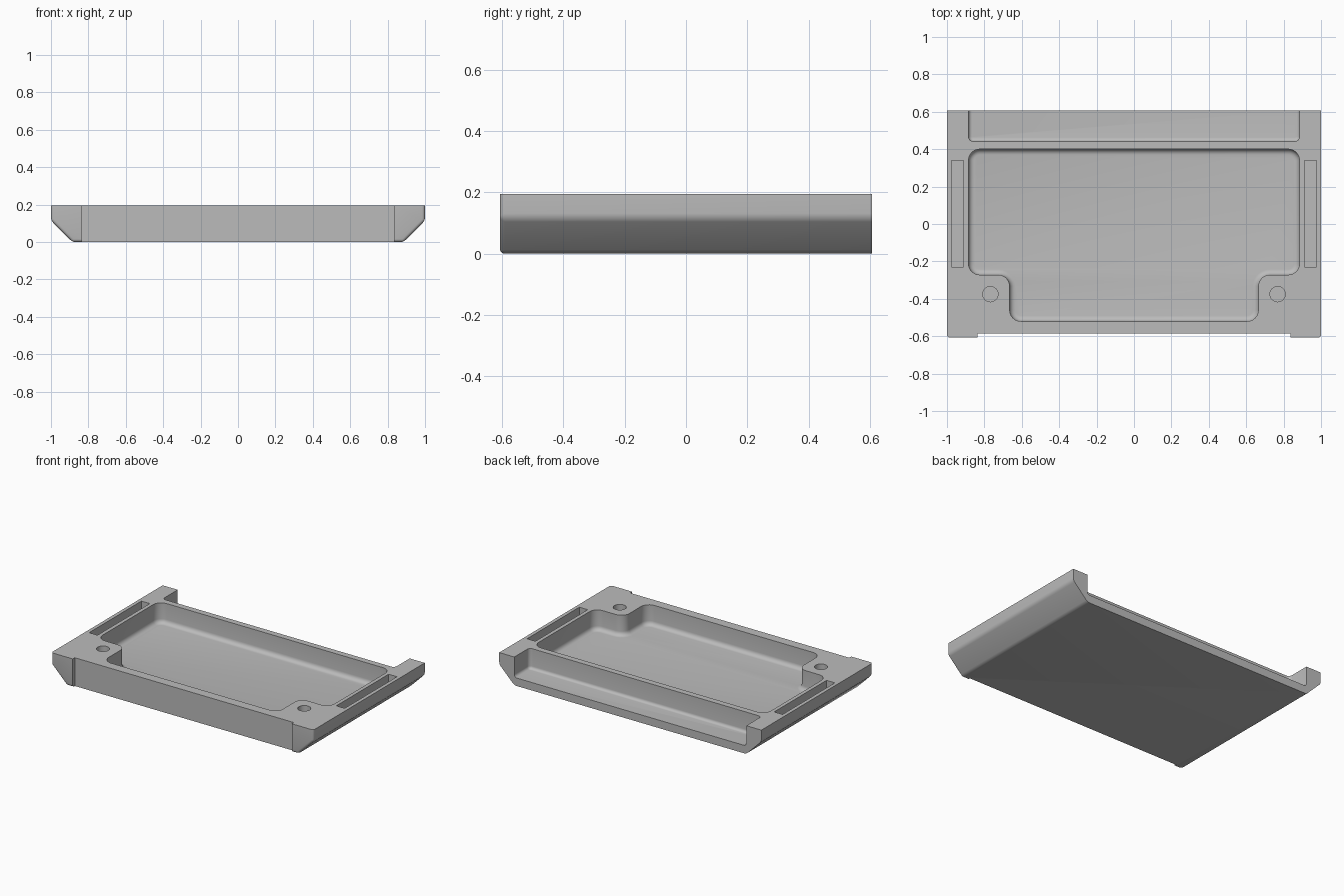
import bpy, bmesh, math
from mathutils import Vector

if "Cube" in bpy.data.objects:
    bpy.data.objects.remove(bpy.data.objects["Cube"])

H = 0.195        # overall height
Y = 0.607        # half depth
FLOOR = 0.055    # floor thickness


def rounded(points, radius, inset=0.0, seg=6):
    """Right-angled counter-clockwise outline, inset and with rounded corners."""
    out, n = [], len(points)
    for i in range(n):
        a, p, b = (Vector(points[j % n]) for j in (i - 1, i, i + 1))
        d1, d2 = (p - a).normalized(), (b - p).normalized()
        turn = 1 if d1.cross(d2) > 0 else -1
        p = p + inset * (Vector((-d1.y, d1.x)) + Vector((-d2.y, d2.x)))
        r = radius - turn * inset
        if r < 0.001:
            out.append(p)
            continue
        c = p + (d2 - d1) * r
        for k in range(seg + 1):
            t = math.pi / 2 * k / seg
            out.append(c - d2 * r * math.cos(t) + d1 * r * math.sin(t))
    return out


def loft(bm, rings):
    """Closed solid through a list of (outline, z) from bottom to top."""
    loops = [[bm.verts.new((p[0], p[1], z)) for p in pts] for pts, z in rings]
    bm.faces.new(loops[0][::-1])
    bm.faces.new(loops[-1])
    for lo, hi in zip(loops, loops[1:]):
        for i in range(len(lo)):
            j = (i + 1) % len(lo)
            bm.faces.new((lo[i], lo[j], hi[j], hi[i]))


def rect(x0, x1, y0, y1):
    return [(x0, y0), (x1, y0), (x1, y1), (x0, y1)]


def filleted_pocket(bm, outline, radius, fillet, floor):
    rings = []
    for k in range(6):
        t = math.pi / 2 * k / 5
        rings.append((rounded(outline, radius, fillet * (1 - math.sin(t))),
                      floor + fillet * (1 - math.cos(t))))
    rings.append((rounded(outline, radius), H + 0.1))
    loft(bm, rings)


def make_object(name, bm):
    bmesh.ops.recalc_face_normals(bm, faces=bm.faces)
    mesh = bpy.data.meshes.new(name)
    bm.to_mesh(mesh)
    bm.free()
    obj = bpy.data.objects.new(name, mesh)
    bpy.context.collection.objects.link(obj)
    return obj


# Body: chamfered cross-section run from front to back
bm = bmesh.new()
profile = [(-1, H), (-1, 0.115), (-0.885, 0), (0.885, 0), (1, 0.115), (1, H)]
front = [bm.verts.new((x, -Y, z)) for x, z in profile]
back = [bm.verts.new((x, Y, z)) for x, z in profile]
bm.faces.new(front)
bm.faces.new(back[::-1])
for i in range(6):
    j = (i + 1) % 6
    bm.faces.new((front[i], front[j], back[j], back[i]))
bmesh.ops.recalc_face_normals(bm, faces=bm.faces)
# Round the lower long edges and the front rim, leaving top and back sharp
soft = []
for e in bm.edges:
    a, b = e.verts
    below = min(a.co.z, b.co.z) < H - 0.01
    at_back = a.co.y > 0 and b.co.y > 0
    if below and not at_back:
        soft.append(e)
bmesh.ops.bevel(bm, geom=soft, offset=0.016, segments=4, profile=0.5,
                affect='EDGES', clamp_overlap=True)
tray = make_object("tray_body", bm)

# Cutters for every recess
bm = bmesh.new()
# main pocket, narrower at the front
filleted_pocket(bm, [(-0.665, -0.52), (0.665, -0.52), (0.665, -0.272),
                     (0.885, -0.272), (0.885, 0.4), (-0.885, 0.4),
                     (-0.885, -0.272), (-0.665, -0.272)], 0.06, 0.03, FLOOR)
# rear shelf, open at the back
filleted_pocket(bm, rect(-0.885, 0.885, 0.442, 0.8), 0.025, 0.02, FLOOR)
# shallow front step
step = rect(-0.836, 0.836, -0.8, -0.585)
loft(bm, [(step, -0.1), (step, H + 0.1)])
for s in (-1, 1):
    # side slots
    slot = rect(s * 0.943 - 0.032, s * 0.943 + 0.032, -0.23, 0.34)
    loft(bm, [(slot, H - 0.065), (slot, H + 0.1)])
    # screw holes
    hole = [(s * 0.768 + 0.041 * math.cos(a), -0.375 + 0.041 * math.sin(a))
            for a in (math.tau * k / 32 for k in range(32))]
    loft(bm, [(hole, H - 0.11), (hole, H + 0.1)])
cutter = make_object("recess_cutter", bm)
cutter.hide_render = True

bpy.context.view_layer.objects.active = tray
tray.select_set(True)
cut = tray.modifiers.new("recesses", 'BOOLEAN')
cut.operation = 'DIFFERENCE'
cut.solver = 'EXACT'
cut.object = cutter
bpy.ops.object.modifier_apply(modifier=cut.name)
bpy.data.objects.remove(cutter)

# Single grey finish
grey = bpy.data.materials.new("grey")
grey.diffuse_color = (0.5, 0.5, 0.5, 1)
grey.use_nodes = True
grey.node_tree.nodes["Principled BSDF"].inputs["Base Color"].default_value = grey.diffuse_color
tray.data.materials.clear()
tray.data.materials.append(grey)
for p in tray.data.polygons:
    p.material_index = 0
bpy.ops.object.shade_smooth_by_angle(angle=math.radians(30))
